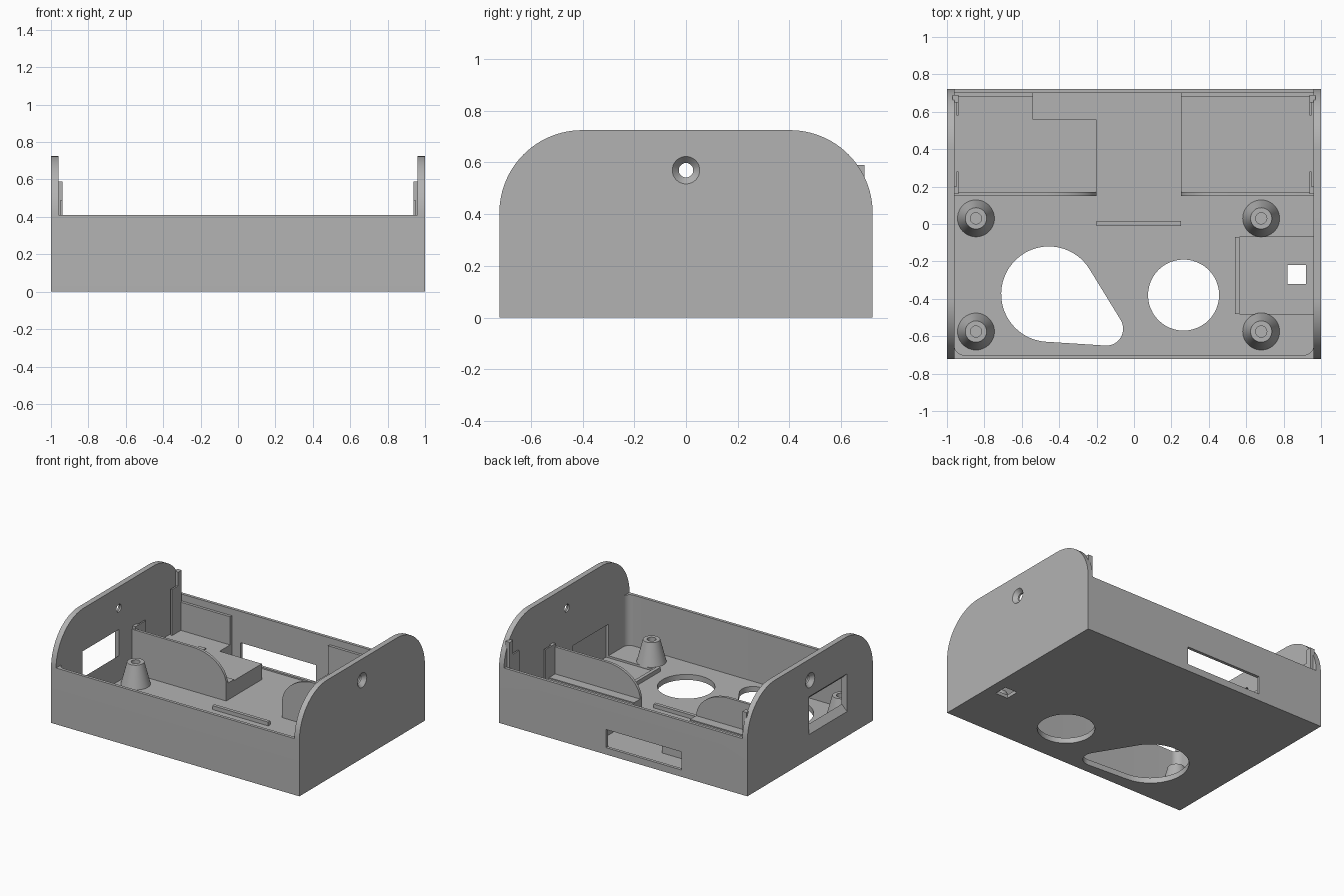
import bpy, bmesh, math

if "Cube" in bpy.data.objects:
    bpy.data.objects.remove(bpy.data.objects["Cube"])

grey = bpy.data.materials.new("plain_grey")
grey.diffuse_color = (0.45, 0.45, 0.45, 1)
grey.use_nodes = True
grey.node_tree.nodes["Principled BSDF"].inputs["Base Color"].default_value = grey.diffuse_color


def prism(name, pts, axis, lo, hi, pts_hi=None):
    """Extrude (or loft to pts_hi) a 2D outline along an axis."""
    place = {'x': lambda u, v, w: (w, u, v),
             'y': lambda u, v, w: (u, w, v),
             'z': lambda u, v, w: (u, v, w)}[axis]
    bm = bmesh.new()
    a = [bm.verts.new(place(u, v, lo)) for u, v in pts]
    b = [bm.verts.new(place(u, v, hi)) for u, v in (pts_hi or pts)]
    n = len(a)
    bm.faces.new(a)
    bm.faces.new(b)
    for i in range(n):
        j = (i + 1) % n
        bm.faces.new((a[i], a[j], b[j], b[i]))
    bmesh.ops.recalc_face_normals(bm, faces=bm.faces)
    me = bpy.data.meshes.new(name)
    bm.to_mesh(me)
    bm.free()
    me.materials.append(grey)
    ob = bpy.data.objects.new(name, me)
    bpy.context.collection.objects.link(ob)
    return ob


def rect(u0, u1, v0, v1):
    return [(u0, v0), (u1, v0), (u1, v1), (u0, v1)]


def box(name, x0, x1, y0, y1, z0, z1):
    return prism(name, rect(x0, x1, y0, y1), 'z', z0, z1)


def arc(cu, cv, ru, a0, a1, n=16, rv=None):
    rv = rv or ru
    return [(cu + ru * math.cos(math.radians(a0 + (a1 - a0) * i / n)),
             cv + rv * math.sin(math.radians(a0 + (a1 - a0) * i / n))) for i in range(n + 1)]


def circle(cu, cv, r, n=48):
    return arc(cu, cv, r, 0, 360, n)[:-1]


def cut(ob, *cutters):
    """Subtract cutters, bake the result and discard them."""
    for c in cutters:
        m = ob.modifiers.new("cut", 'BOOLEAN')
        m.operation, m.solver, m.object = 'DIFFERENCE', 'EXACT', c
    dg = bpy.context.evaluated_depsgraph_get()
    me = bpy.data.meshes.new_from_object(ob.evaluated_get(dg))
    ob.modifiers.clear()
    ob.data = me
    for c in cutters:
        bpy.data.objects.remove(c)


Y, H, TOP, FLOOR, IN = 0.722, 0.41, 0.725, 0.04, 0.96
DECK, RIM = 0.155, 0.36

# Case body: rounded end profile across the full width, hollowed out
R = 0.32
side = [(-Y, 0), (Y, 0)] + arc(Y - R, TOP - R, R, 0, 90, 24) + arc(R - Y, TOP - R, R, 90, 180, 24)
body = prism("case_body", side, 'x', -1, 1)
r = 0.05
cavity = ([(IN, 0.70), (-IN, 0.70)] + arc(r - IN, r - 0.70, r, 180, 270, 8)
          + arc(IN - r, r - 0.70, r, 270, 360, 8))
cut(body,
    box("open_top", -IN, IN, -1, 1, H, 1),
    prism("cavity", cavity, 'z', FLOOR, 0.5))

# Floor openings: round, teardrop, small square; tray recess by the right end
big, small = (-0.455, -0.375, 0.255), (-0.148, -0.56, 0.09)
dx, dy = small[0] - big[0], small[1] - big[1]
heading = math.degrees(math.atan2(dy, dx))
spread = math.degrees(math.acos((big[2] - small[2]) / math.hypot(dx, dy)))
teardrop = (arc(*big, heading + spread, heading + 360 - spread, 40)
            + arc(*small, heading - spread, heading + spread, 16))
cut(body,
    prism("round_hole", circle(0.265, -0.38, 0.19), 'z', -0.1, 0.1),
    prism("teardrop_hole", teardrop, 'z', -0.1, 0.1),
    box("tray_recess", 0.565, 0.98, -0.48, -0.07, 0.025, 0.27),
    box("square_hole", 0.82, 0.92, -0.32, -0.22, -0.1, 0.1))

# Wall openings: back slot, flared window in the left end, countersunk screw holes
cut(body,
    box("back_slot", -0.47, 0.14, 0.6, 0.8, 0.05, 0.182),
    prism("end_window", rect(-0.425, 0.012, 0.178, 0.455), 'x', -1.001, -0.955,
          rect(-0.42, 0.0, 0.23, 0.41)),
    prism("screw_hole", circle(0, 0.57, 0.028, 32), 'x', -1.1, 1.1))
cut(body, *[prism("countersink", circle(0, 0.57, 0.028, 32), 'x', s * 0.972, s * 1.001,
                  circle(0, 0.57, 0.054, 32)) for s in (-1, 1)])

# Battery decks on both sides of the wire channel
prism("left_deck", [(-0.97, 0.15), (-0.2, 0.15), (-0.2, 0.56), (-0.54, 0.56),
                    (-0.54, 0.71), (-0.97, 0.71)], 'z', 0.03, DECK)
box("right_deck", 0.25, 0.97, 0.15, 0.71, 0.03, DECK)
box("left_back_pad", -0.97, -0.54, 0.68, 0.71, DECK, RIM)
box("right_back_pad", 0.25, 0.97, 0.68, 0.71, DECK, RIM)
box("left_deck_ledge", -0.945, -0.2, 0.17, 0.24, DECK, DECK + 0.008)
box("right_deck_ledge", 0.25, 0.935, 0.17, 0.24, DECK, DECK + 0.008)

# Dividers with a curved inner end
for name, s, end in (("left_divider", -1, 0.2), ("right_divider", 1, 0.25)):
    outline = [(0.97, DECK), (0.97, RIM)] + arc(end + 0.27, DECK, 0.27, 90, 180, 20, RIM - DECK)
    prism(name, [(s * u, v) for u, v in outline], 'y', 0.15, 0.17)

# Contact holders: tall at the back, short at the front
for s, label in ((-1, "left"), (1, "right")):
    for part, y0, y1, l0, l1, top in (("back", 0.65, 0.69, 0.58, 0.65, 0.59),
                                      ("front", 0.16, 0.20, 0.20, 0.28, 0.38)):
        x0, x1 = sorted((s * 0.937, s * 0.97))
        box(f"{label}_{part}_holder", x0, x1, y0, y1, DECK, top)
        x0, x1 = sorted((s * 0.937, s * 0.948))
        box(f"{label}_{part}_holder_lip", x0, x1, l0, l1, DECK, top - 0.1 * (part == "back"))

# Polarity marks on the decks
a, b = 0.028, 0.095
plus = [(-a, -b), (a, -b), (a, -a), (b, -a), (b, a), (a, a),
        (a, b), (-a, b), (-a, a), (-b, a), (-b, -a), (-a, -a)]
prism("plus_mark", [(u - 0.66, v + 0.44) for u, v in plus], 'z', DECK, DECK + 0.008)
box("minus_mark", 0.652, 0.71, 0.345, 0.535, DECK, DECK + 0.008)

# Low ridges on the floor
box("centre_ridge", -0.2, 0.25, -0.01, 0.015, 0.03, 0.068)
box("tray_ridge", 0.54, 0.565, -0.48, -0.07, 0.02, 0.07)

# Tapered screw posts
for x in (-0.845, 0.68):
    for y in (0.03, -0.575):
        post = prism("screw_post", circle(x, y, 0.1), 'z', 0.035, 0.2, circle(x, y, 0.057))
        cut(post, prism("post_bore", circle(x, y, 0.03, 32), 'z', 0.06, 0.3))

# Smooth curved faces while keeping hard edges
for ob in bpy.data.objects:
    ob.data.shade_smooth()
    ob.data.set_sharp_from_angle(angle=math.radians(30))
